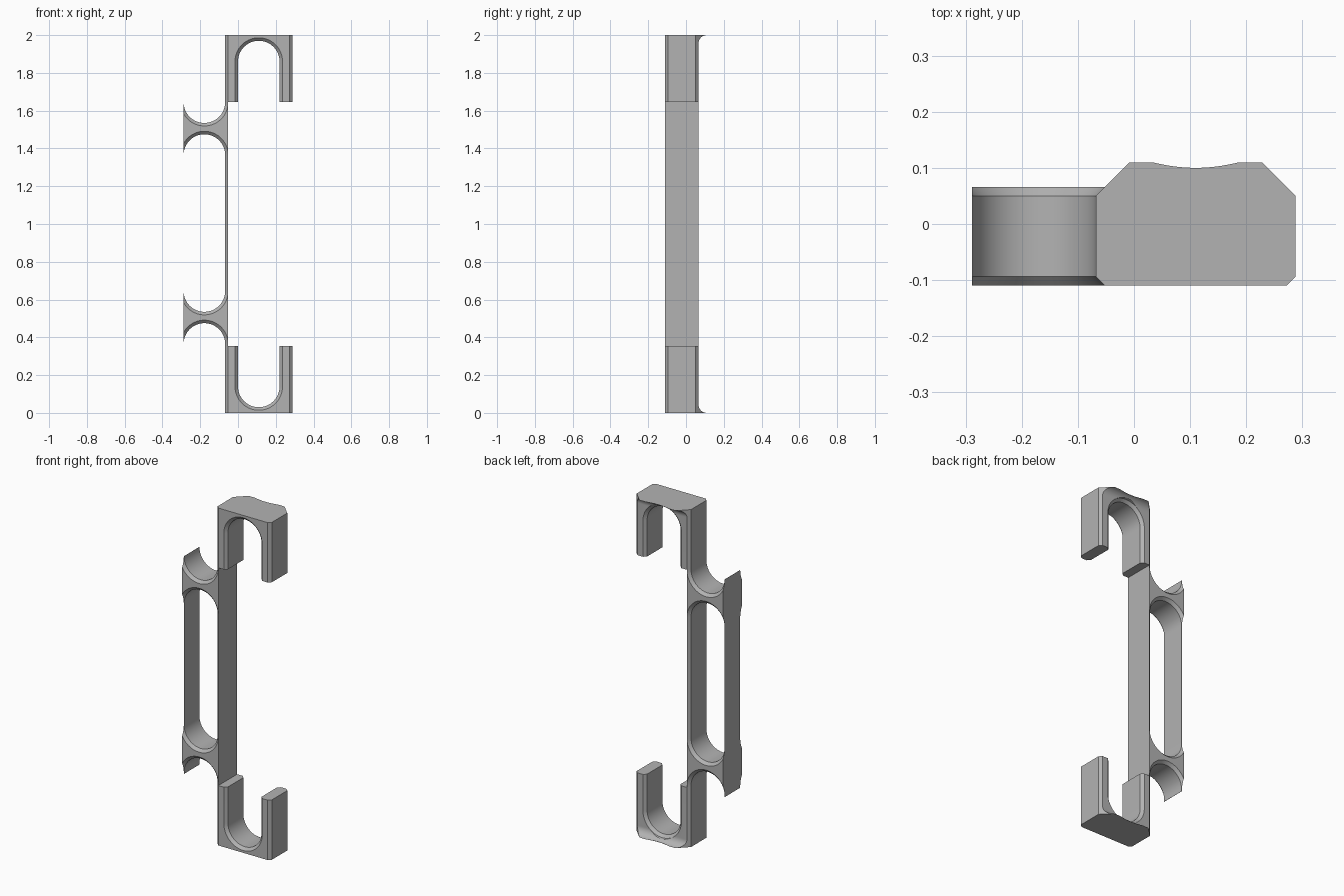
import bpy, bmesh, math

if "Cube" in bpy.data.objects:
    bpy.data.objects.remove(bpy.data.objects["Cube"])

gray = bpy.data.materials.new("plain gray")
gray.use_nodes = True
color = (0.45, 0.45, 0.45, 1)
gray.diffuse_color = color
gray.node_tree.nodes["Principled BSDF"].inputs["Base Color"].default_value = color

FRONT, BACK, LEFT, RIGHT = -0.11, 0.066, -0.068, 0.288
SHOULDER, LIP = 0.05, 0.11       # where back bevels start, depth of the flared lip
BEVEL, RADIUS = 0.016, 0.11


def loft(name, rings):
    """Closed solid through rings of equal point count."""
    bm = bmesh.new()
    rows = [[bm.verts.new(p) for p in ring] for ring in rings]
    n = len(rows[0])
    for a, b in zip(rows, rows[1:]):
        for i in range(n):
            j = (i + 1) % n
            bm.faces.new((a[i], a[j], b[j], b[i]))
    bm.faces.new(rows[0])
    bm.faces.new(rows[-1])
    bmesh.ops.recalc_face_normals(bm, faces=bm.faces)
    mesh = bpy.data.meshes.new(name)
    bm.to_mesh(mesh)
    bm.free()
    mesh.materials.append(gray)
    obj = bpy.data.objects.new(name, mesh)
    bpy.context.collection.objects.link(obj)
    return obj


def slot_cutter(x, low, high, profile, steps=32):
    """Upright slot with round ends; profile gives (y, radius) along its depth."""
    rings = []
    for y, r in profile:
        ring = []
        for z, start in ((high, 0), (low, math.pi)):
            for i in range(steps + 1):
                a = start + math.pi * i / steps
                ring.append((x + r * math.cos(a), y, z + r * math.sin(a)))
        rings.append(ring)
    return loft("cutter", rings)


def cut(obj, cutter):
    cutter.hide_render = True
    mod = obj.modifiers.new("cut", 'BOOLEAN')
    mod.operation = 'DIFFERENCE'
    mod.solver = 'EXACT'
    mod.object = cutter
    bpy.context.view_layer.objects.active = obj
    bpy.ops.object.modifier_apply(modifier=mod.name)
    bpy.data.objects.remove(cutter)


def finish(obj):
    bpy.ops.object.select_all(action='DESELECT')
    obj.select_set(True)
    bpy.context.view_layer.objects.active = obj
    bpy.ops.object.shade_smooth_by_angle(angle=math.radians(25))


# Bevelled openings
front_bevel = [(FRONT - 0.02, RADIUS + BEVEL + 0.02), (FRONT + BEVEL, RADIUS),
               (SHOULDER, RADIUS)]
plain_slot = front_bevel + [(SHOULDER + 0.04, RADIUS + 0.04)]
lip_slot = front_bevel + [(BACK, RADIUS + BEVEL), (0.095, 0.13), (0.1, 0.14), (0.12, 0.18)]


def outline(z, back):
    """Bevelled footprint of a hook at one height."""
    d = back - SHOULDER
    return [(LEFT + BEVEL, FRONT, z), (RIGHT - BEVEL, FRONT, z),
            (RIGHT, FRONT + BEVEL, z), (RIGHT, SHOULDER, z),
            (RIGHT - d, back, z), (LEFT + d, back, z),
            (LEFT, SHOULDER, z), (LEFT, FRONT + BEVEL, z)]


def hook(name, flip):
    def height(z):
        return 2 - z if flip else z
    fillet = LIP - BACK
    rings = [outline(height(1.645), BACK)]
    for i in range(13):
        a = math.pi / 2 * i / 12
        rings.append(outline(height(2 - fillet + fillet * math.sin(a)),
                             LIP - fillet * math.cos(a)))
    obj = loft(name, rings)
    ends = sorted((height(1.2), height(1.86)))
    cut(obj, slot_cutter(0.11, ends[0], ends[1], lip_slot))
    finish(obj)


hook("upper_hook", False)
hook("lower_hook", True)

# Thin rail with two double-cupped clips left between three slots
x0, x1 = -0.289, -0.052
rail = loft("rail_with_clips", [
    [(x0, FRONT, z), (x1, FRONT, z), (x1, BACK, z), (x0, BACK, z)]
    for z in (0.355, 1.645)])
for low, high in ((-0.5, 0.365), (0.645, 1.365), (1.645, 2.5)):
    cut(rail, slot_cutter(-0.178, low, high, plain_slot))
finish(rail)
